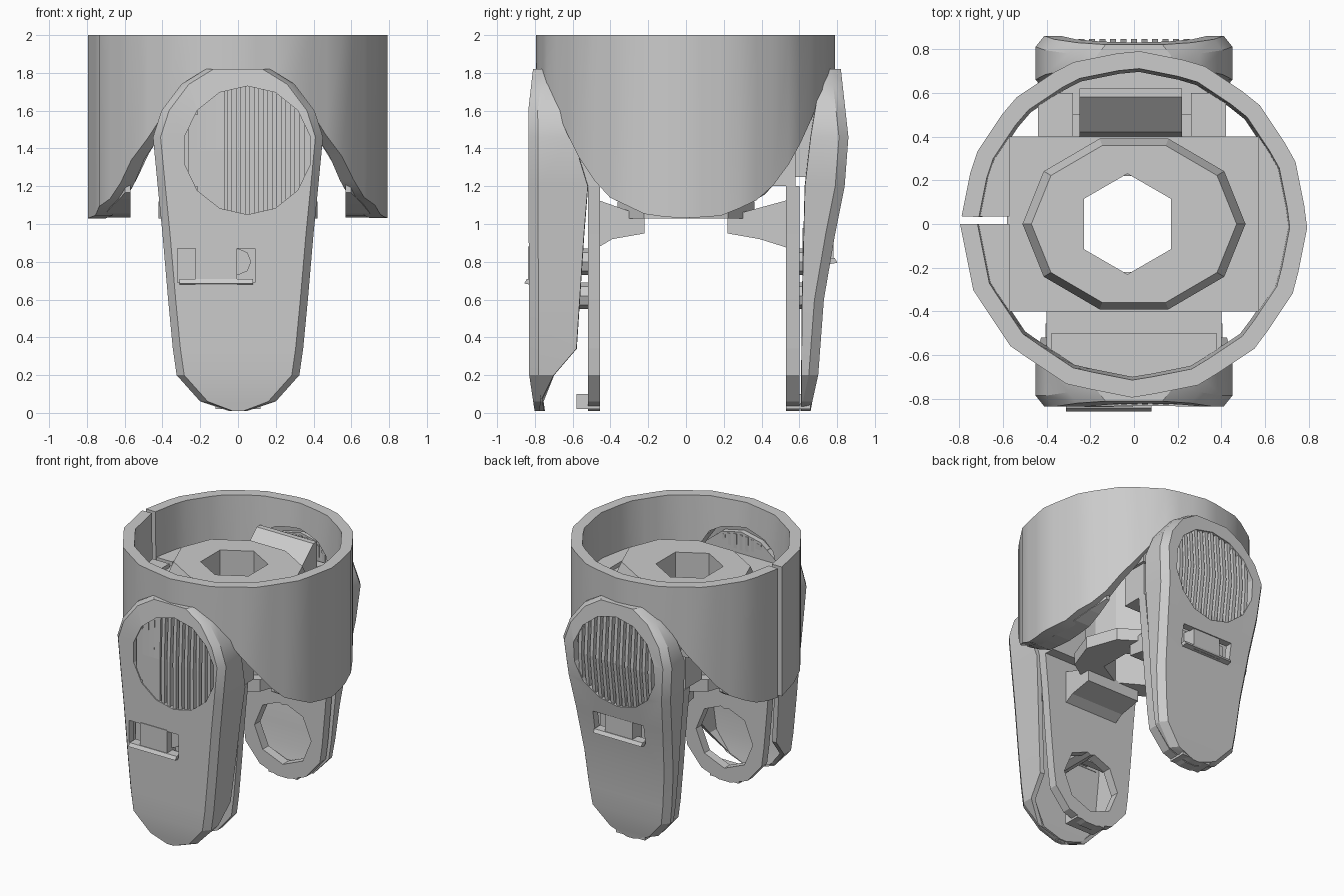
import bpy, bmesh, math
from mathutils import Matrix, Vector

if "Cube" in bpy.data.objects:
    bpy.data.objects.remove(bpy.data.objects["Cube"], do_unlink=True)

grey = bpy.data.materials.new("plain grey")
grey.use_nodes = True
grey.diffuse_color = (0.6, 0.6, 0.6, 1)
grey.node_tree.nodes["Principled BSDF"].inputs["Base Color"].default_value = (0.6, 0.6, 0.6, 1)


def finish(name, bm, smooth=None):
    bmesh.ops.recalc_face_normals(bm, faces=bm.faces)
    me = bpy.data.meshes.new(name)
    bm.to_mesh(me)
    bm.free()
    ob = bpy.data.objects.new(name, me)
    bpy.context.collection.objects.link(ob)
    me.materials.append(grey)
    if smooth:
        bpy.ops.object.select_all(action="DESELECT")
        ob.select_set(True)
        bpy.context.view_layer.objects.active = ob
        bpy.ops.object.shade_smooth_by_angle(angle=math.radians(smooth))
    return ob


def loft(name, sections, smooth=None):
    """Join equal closed sections with quads and cap both ends."""
    bm = bmesh.new()
    rings = [[bm.verts.new(p) for p in s] for s in sections]
    n = len(rings[0])
    for a, b in zip(rings, rings[1:]):
        for i in range(n):
            j = (i + 1) % n
            bm.faces.new((a[i], a[j], b[j], b[i]))
    bm.faces.new(rings[0])
    bm.faces.new(rings[-1])
    return finish(name, bm, smooth)


def box(name, x0, x1, y0, y1, z0, z1):
    return loft(name, [[(x0, y0, z), (x1, y0, z), (x1, y1, z), (x0, y1, z)] for z in (z0, z1)])


def rod(name, centre, radius, depth, axis="Z", sides=12):
    bm = bmesh.new()
    turn = Matrix.Rotation(math.pi / 2, 4, "X") if axis == "Y" else Matrix()
    bmesh.ops.create_cone(bm, cap_ends=True, segments=sides, radius1=radius, radius2=radius,
                          depth=depth, matrix=Matrix.Translation(Vector(centre)) @ turn)
    return finish(name, bm)


def cut(ob, cutter):
    mod = ob.modifiers.new("cut", "BOOLEAN")
    mod.operation, mod.solver, mod.object = "DIFFERENCE", "EXACT", cutter
    bpy.context.view_layer.objects.active = ob
    bpy.ops.object.modifier_apply(modifier=mod.name)
    bpy.data.objects.remove(cutter, do_unlink=True)


def interp(table, t):
    for (a, va), (b, vb) in zip(table, table[1:]):
        if t <= b:
            return va + (vb - va) * max(0, t - a) / (b - a)
    return table[-1][1]


# Sixteen-sided shell: arched over both legs, with a narrow slit on one side
arch = [(0, 1.03), (.2, 1.045), (.4, 1.14), (.5, 1.25), (.58, 1.38), (.65, 1.53),
        (.7, 1.66), (.75, 1.79), (.79, 1.82)]
sections = []
SIDES, PARTS = 16, 3
for i in range(SIDES * PARTS + 1):
    a = -math.pi + (2 * math.pi - .045) * i / (SIDES * PARTS)
    half = math.pi / SIDES
    flat = math.cos(half) / math.cos((a + math.pi) % (2 * half) - half)
    c, s = math.cos(a) * flat, math.sin(a) * flat
    low = interp(arch, abs(s) * .79)
    sections.append([(r * c, r * s, z) for r, z in ((.795, low), (.795, 2), (.715, 2), (.7, low))])
loft("outer_shell", sections, 35)

# Flat liners that thicken the shell at both sides, following its arched edge
for side, spans in (("left", [(-.42, .42)]), ("right", [(-.42, 0), (.035, .42)])):
    k = 1 if side == "left" else -1
    for n, (a, b) in enumerate(spans):
        rows = []
        for t in range(9):
            y = a + (b - a) * t / 8
            out = math.sqrt(.73 ** 2 - y * y)
            low = interp(arch, abs(y)) + .005
            rows.append([(k * .57, y, low), (k * out, y, low), (k * out, y, 1.66), (k * .57, y, 1.66)])
        loft(f"{side}_liner_{n + 1}", rows)


# Central hub: raised top plate, tube and lower flange, all pierced by one hole
def disc(name, rx, ry, z0, z1, sides, taper=1):
    ob = loft(name, [[(rx * f * math.cos(2 * math.pi * i / sides), ry * f * math.sin(2 * math.pi * i / sides), z)
                      for i in range(sides)] for f, z in ((1, z0), (taper, z1))])
    cut(ob, rod("hub_cutter", (-.03, 0, 1.4), .23, 2, sides=6))


disc("hub_top_plate", .51, .41, 1.72, 1.81, 10, .92)
disc("hub_tube", .34, .32, 1.1, 1.74, 12)
disc("hub_lower_flange", .42, .38, 1.03, 1.12, 10)

# Deck around the hub, joining the side liners
deck = box("inner_deck", -.58, .58, -.4, .4, 1.56, 1.63)
cut(deck, rod("deck_cutter", (-.03, 0, 1.6), .23, 1, sides=6))

# Half width of a leg by height
width = [(.01, .05), (.06, .2), (.2, .325), (.34, .345), (.6, .37), (.95, .4), (1.2, .425), (1.46, .45),
         (1.6, .405), (1.74, .3), (1.82, .17)]


def leg(name, k, face, back, inner, slot, grille_x, blank_below):
    """k is the outward y direction; face, back and inner are distances from the centre."""
    # Outer panel: a tray with bevelled edges
    rows = []
    for z, w in width:
        f, b = interp(face, z), interp(back, z)
        t, e = min(.035, w * .4), min(.04, w * .45)
        half = [(w - e, f), (w, f - .05), (w, b), (w - t, b - .002), (w - t, f - .055)]
        ring = half + [(-x, y) for x, y in reversed(half)]
        rows.append([(x, k * y, z) for x, y in ring])
    panel = loft(name + "_outer_panel", rows, 25)

    # Round grille with upright slats in a recess
    zc, rad = 1.39, .34
    f = interp(face, zc)
    cut(panel, rod("grille_cutter", (grille_x, k * f, zc), rad, .5, "Y", 14))
    rod(name + "_grille_back", (grille_x, k * (f - .09), zc), rad + .03, .04, "Y", 14)
    pitch = .048
    for i in range(-6, 7):
        x = i * pitch
        h = math.sqrt(rad * rad - x * x) + .01
        w = pitch if x < blank_below else .026
        loft(f"{name}_grille_slat_{i + 7}",
             [[(grille_x + x + dx, k * (interp(face, z) - d), z)
               for dx, d in ((-w / 2, .1), (-w / 2, .008), (w / 2, .008), (w / 2, .1))]
              for z in (zc - h, zc, zc + h)])

    # Recessed slot with a block across its middle
    x0, x1, z0, z1 = slot
    f = interp(face, (z0 + z1) / 2)
    cut(panel, box("slot_cutter", x0, x1, k * (f - .2), k * (f + .2), z0, z1))
    box(name + "_slot_back", x0 - .02, x1 + .02, k * (f - .16), k * (f - .1), z0 - .03, z1 + .03)
    m, q = (x0 + x1) / 2, (x1 - x0) * .27
    box(name + "_slot_block", m - q, m + q, k * (f - .13), k * (f + .005), z0 - .01, z1 + .01)
    loft(name + "_slot_sill", [[(x, k * (f - .06), z0 - .02), (x, k * (f + .025), z0 - .005),
                                (x, k * (f + .01), z0 + .02), (x, k * (f - .06), z0 + .02)]
                               for x in (x0 + .01, x1 - .01)])

    # Inner plate with a large round hole near the foot
    near, far = inner
    plate = loft(name + "_inner_plate",
                 [[(x, k * y, z) for x, y in ((w * .95, near), (w * .95, far), (-w * .95, far), (-w * .95, near))]
                  for z, w in width if z < 1.3])
    cut(plate, rod("hole_cutter", (0, k * near, .34), .235, .5, "Y", 8))
    box(name + "_foot_lip", -.12, .12, k * near, k * (far + .06), .02, .1)

    # Spacers between plate and panel
    for z in (.62, .8):
        f = interp(face, z)
        rod(f"{name}_spacer_{int(z * 100)}", (0, k * (near + f - .05) / 2, z), .07, f - near - .05, "Y", 8)

    # Sloping arm up to the hub
    loft(name + "_arm", [[(x, k * (near + .02), .87), (x, k * .39, .92), (x, k * .22, .95),
                          (x, k * .22, 1.04), (x, k * (near + .02), 1.13)] for x in (-.22, .22)])

    # Housing behind the grille
    box(name + "_housing", -.4, .4, k * .38, k * .58, 1.2, 1.5)
    box(name + "_housing_step", -.38, .38, k * .5, k * .72, 1.25, 1.6)


leg("front", -1, [(0, .8), (.2, .83), (1.6, .835), (1.82, .81)],
    [(.04, .78), (.2, .7), (.34, .58), (.95, .54), (1.2, .52), (1.46, .6), (1.82, .72)],
    (.455, .52), (-.32, .09, .69, .87), .05, -.13)
leg("back", 1, [(.02, .66), (.2, .7), (.6, .73), (.95, .79), (1.2, .84), (1.46, .86), (1.82, .82)],
    [(.04, .61), (.6, .615), (1.2, .63), (1.46, .66), (1.82, .72)],
    (.53, .6), (-.2, .22, .8, .95), 0, -1)

# Raised blocks and bridge on top of the back housing
for x in (-.36, .34):
    box("left_block" if x > 0 else "right_block", x - .08, x + .08, .4, .6, 1.45, 1.64)
loft("back_bridge", [[(x, .4, 1.5), (x, .42, 1.66), (x, .58, 1.8), (x, .62, 1.8), (x, .62, 1.5)]
                     for x in (-.25, .22)])
